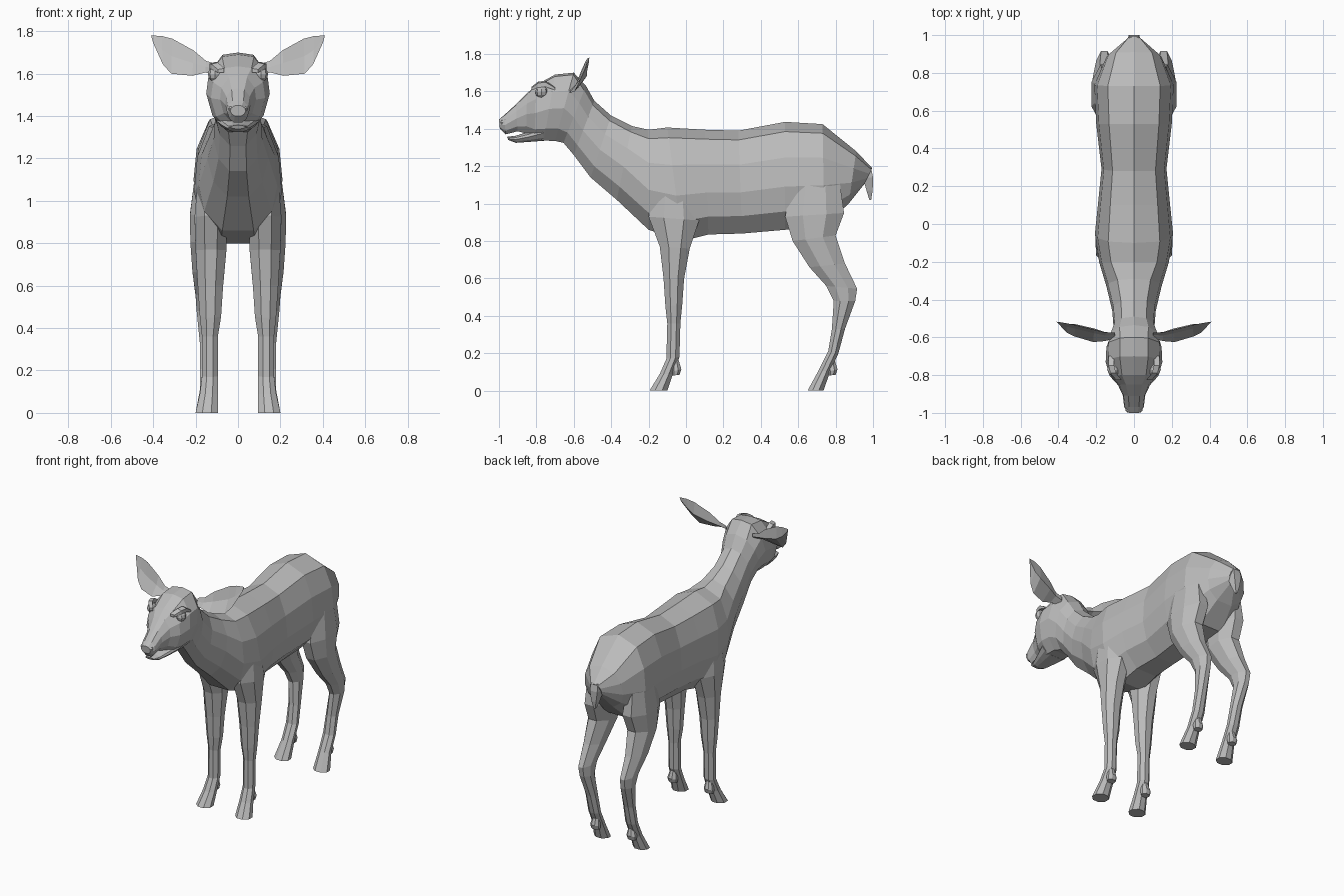
import bpy, bmesh, math
from mathutils import Vector

grey = bpy.data.materials.new("soft_grey")
grey.diffuse_color = (0.5, 0.5, 0.5, 1)


def loft(name, rings, mirror=False, cap_start=True):
    """Skin a list of equal-length point rings with quads and cap the ends."""
    bm = bmesh.new()
    vs = [[bm.verts.new(p) for p in ring] for ring in rings]
    n = len(vs[0])
    for a, b in zip(vs, vs[1:]):
        for i in range(n):
            j = (i + 1) % n
            bm.faces.new((a[i], a[j], b[j], b[i]))
    if cap_start:
        bm.faces.new(vs[0])
    bm.faces.new(vs[-1])
    return finish(name, bm, mirror)


def finish(name, bm, mirror):
    bmesh.ops.recalc_face_normals(bm, faces=bm.faces)
    me = bpy.data.meshes.new(name)
    bm.to_mesh(me)
    bm.free()
    me.materials.append(grey)
    ob = bpy.data.objects.new(name, me)
    bpy.context.collection.objects.link(ob)
    if mirror:
        ob.modifiers.new("mirror", 'MIRROR').use_mirror_merge = False
    return ob


# Half cross-sections: (width fraction, fraction from top to bottom)
TORSO = [(.66, .09), (.93, .33), (1, .6), (.86, .83), (.4, 1)]
NECK = [(.6, .08), (.95, .3), (1, .55), (.8, .82), (.35, 1)]
HEAD = [(.5, .03), (.92, .26), (1, .52), (.8, .82), (.4, 1)]


def section(ty, tz, by, bz, w, half):
    """Symmetric ring between a top and a bottom point."""
    top, bot = Vector((0, ty, tz)), Vector((0, by, bz))
    right = [top.lerp(bot, t) + Vector((w * x, 0, 0)) for x, t in half]
    left = [Vector((-p.x, p.y, p.z)) for p in reversed(right)]
    return [top] + right + [bot] + left


# Torso, neck and head in one skin: top y,z, bottom y,z, half width
torso = [(.995, 1.19, .95, 1.10, .04), (.91, 1.28, .87, 1.0, .145),
         (.73, 1.425, .74, .88, .21), (.53, 1.437, .53, .86, .2),
         (.28, 1.39, .30, .84, .172), (.1, 1.395, .12, .835, .19),
         (-.1, 1.407, -.02, .8, .207), (-.2, 1.395, -.2, .86, .185)]
neck = [(-.29, 1.415, -.37, 1.02, .145), (-.4, 1.47, -.51, 1.14, .115),
        (-.49, 1.55, -.6, 1.26, .108), (-.535, 1.63, -.655, 1.325, .128)]
head = [(-.60, 1.70, -.70, 1.335, .146), (-.70, 1.69, -.76, 1.337, .15),
        (-.80, 1.635, -.81, 1.345, .128), (-.85, 1.59, -.855, 1.375, .085),
        (-.91, 1.53, -.90, 1.387, .06), (-.97, 1.475, -.965, 1.37, .052),
        (-1.0, 1.45, -.995, 1.40, .036)]
loft("body", [section(*r, h) for rows, h in ((torso, TORSO), (neck, NECK), (head, HEAD)) for r in rows])

# Lower jaw, leaving the mouth slightly open
jaw = [(-.77, 1.42, -.76, 1.336, .10), (-.84, 1.385, -.84, 1.33, .075),
       (-.91, 1.363, -.91, 1.325, .05), (-.957, 1.357, -.95, 1.34, .034)]
loft("lower_jaw", [section(*r, HEAD) for r in jaw])

# Legs: front y,z, back y,z, inner x, outer x
OCT = [(0, .3), (0, .7), (.3, 1), (.7, 1), (1, .7), (1, .3), (.7, 0), (.3, 0)]


def leg_ring(fy, fz, by, bz, xi, xo):
    return [(xi + (xo - xi) * v, fy + (by - fy) * u, fz + (bz - fz) * u) for u, v in OCT]


front = [(-.17, 1.1, .04, 1.1, .09, .19), (-.2, .93, .07, .91, .05, .205),
         (-.14, .77, .02, .76, .055, .20), (-.12, .6, -.01, .6, .07, .19),
         (-.11, .45, -.02, .46, .08, .18), (-.1, .36, -.03, .36, .095, .17),
         (-.105, .17, -.035, .18, .095, .17), (-.14, .09, -.07, .09, .095, .18),
         (-.195, 0, -.1, 0, .095, .2)]
hind = [(.57, 1.15, .82, 1.13, .1, .2), (.53, .93, .845, .95, .06, .226),
        (.57, .80, .80, .83, .07, .225), (.66, .66, .85, .68, .1, .215),
        (.75, .56, .915, .545, .115, .2), (.79, .48, .905, .48, .115, .195),
        (.78, .33, .85, .33, .105, .18), (.76, .21, .815, .2, .1, .18),
        (.71, .11, .77, .1, .1, .18), (.65, 0, .735, 0, .095, .2)]
loft("front_leg", [leg_ring(*r) for r in front], True, False)
loft("hind_leg", [leg_ring(*r) for r in hind], True, False)

# Dew claws behind each hoof
for name, y in (("front_dewclaw", -.06), ("hind_dewclaw", .775)):
    claw = [(y - .02, .17, y + .02, .165, .115, .155),
            (y - .02, .10, y + .035, .115, .105, .17),
            (y - .015, .08, y + .025, .085, .11, .165)]
    loft(name, [leg_ring(*r) for r in claw], True)

# Ears: upper edge, back, lower edge and hollow front of each ring
ears = []
for up, low, bulge in (((.10, -.575, 1.645), (.10, -.605, 1.60), .015),
                       ((.15, -.575, 1.66), (.155, -.62, 1.605), .025),
                       ((.21, -.56, 1.71), (.215, -.625, 1.59), .04),
                       ((.31, -.535, 1.765), (.315, -.595, 1.60), .035),
                       ((.36, -.525, 1.778), (.355, -.575, 1.645), .022),
                       ((.41, -.517, 1.78), (.40, -.525, 1.745), .003)):
    a, b = Vector(up), Vector(low)
    mid = (a + b) / 2
    ears.append([a, mid + Vector((0, bulge, 0)), b, mid + Vector((0, bulge * .45 - .004, 0))])
loft("ear", ears, True)

# Tail hanging from the rump
loft("tail", [[(-w, y0, z), (w, y0, z), (w * .7, y1, z), (-w * .7, y1, z)] for w, y0, y1, z in
              ((.035, .94, .99, 1.19), (.04, .945, 1.0, 1.14), (.025, .965, .998, 1.07), (.008, .98, .99, 1.02))])

# Eyes with heavy brows
bm = bmesh.new()
bmesh.ops.create_uvsphere(bm, u_segments=8, v_segments=6, radius=.034)
bmesh.ops.translate(bm, verts=bm.verts, vec=(.108, -.772, 1.597))
finish("eye", bm, True)
brow = []
for x, y, z, s in ((.095, -.825, 1.615, .01), (.125, -.79, 1.637, .016),
                   (.135, -.75, 1.64, .016), (.135, -.70, 1.615, .008)):
    brow.append([(x - .03, y, z + s), (x, y, z + s * .5), (x, y, z - s), (x - .03, y, z - s)])
loft("brow", brow, True)

# Nostrils
bm = bmesh.new()
bmesh.ops.create_uvsphere(bm, u_segments=6, v_segments=4, radius=.014)
bmesh.ops.translate(bm, verts=bm.verts, vec=(.033, -.982, 1.435))
finish("nostril", bm, True)
